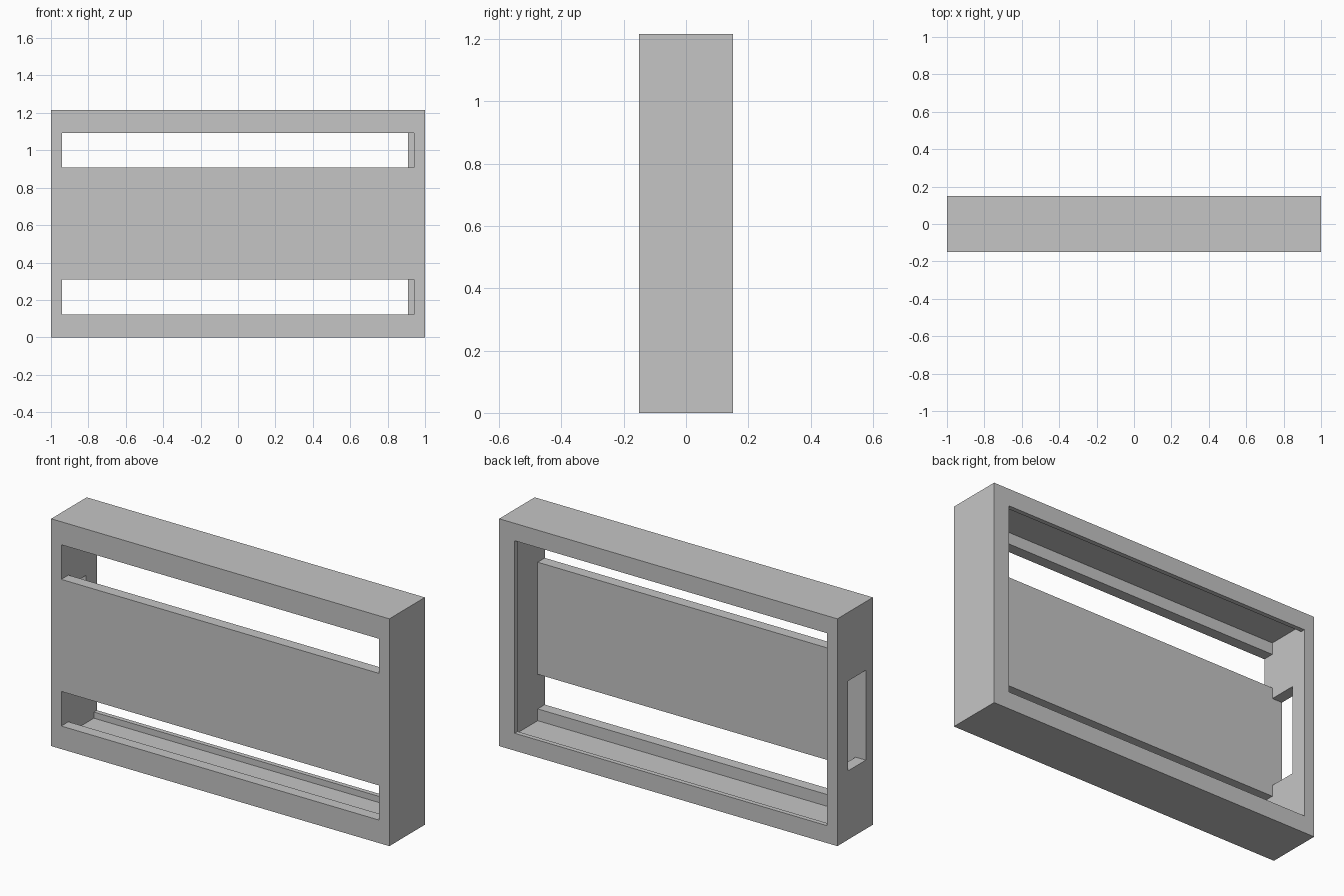
import bpy
import bmesh
from mathutils import Vector

cube = bpy.data.objects.get("Cube")
if cube:
    bpy.data.objects.remove(cube, do_unlink=True)

WIDTH, DEPTH, HEIGHT = 2.0, 0.30, 1.215
WALL = 0.06          # shell thickness
LIP = 0.025          # thickness of the rear lip
X, Y = WIDTH / 2, DEPTH / 2
PAST = 0.1           # how far cutters reach beyond the surface

grey = bpy.data.materials.new("plain grey")
grey.use_nodes = True
colour = (0.56, 0.56, 0.56, 1)
grey.diffuse_color = colour
grey.node_tree.nodes["Principled BSDF"].inputs["Base Color"].default_value = colour


def box(name, low, high):
    """Box object spanning two opposite corners."""
    low, high = Vector(low), Vector(high)
    bm = bmesh.new()
    bmesh.ops.create_cube(bm, size=1)
    for v in bm.verts:
        v.co = (low + high) / 2 + v.co * (high - low)
    mesh = bpy.data.meshes.new(name)
    bm.to_mesh(mesh)
    bm.free()
    mesh.materials.append(grey)
    obj = bpy.data.objects.new(name, mesh)
    bpy.context.collection.objects.link(obj)
    return obj


def cut(target, low, high):
    """Subtract a box from the target and discard the cutter."""
    cutter = box("cutter", low, high)
    cutter.hide_render = True
    mod = target.modifiers.new("cut", 'BOOLEAN')
    mod.operation = 'DIFFERENCE'
    mod.solver = 'EXACT'
    mod.object = cutter
    bpy.context.view_layer.objects.active = target
    bpy.ops.object.modifier_apply(modifier=mod.name)
    bpy.data.objects.remove(cutter, do_unlink=True)


# Solid block that becomes the shell
frame = box("frame", (-X, -Y, 0), (X, Y, HEIGHT))

# Inner cavity, closed by the front panel and the rear lip
cut(frame, (-X + WALL, -Y + WALL, WALL), (X - WALL, Y - LIP, HEIGHT - WALL))

# Rear opening, with a lip on the top, bottom and left only
cut(frame, (-X + WALL, 0, 0.093), (0.908, Y + PAST, HEIGHT - 0.093))

# Two long slots in the front panel
for bottom, top in ((0.123, 0.308), (HEIGHT - 0.308, HEIGHT - 0.123)):
    cut(frame, (-X + WALL, -Y - PAST, bottom), (X - WALL, 0, top))

# Window through the right side wall
cut(frame, (-X - PAST, -Y + WALL, 0.368), (-X + 2 * WALL, 0.06, 0.848))
